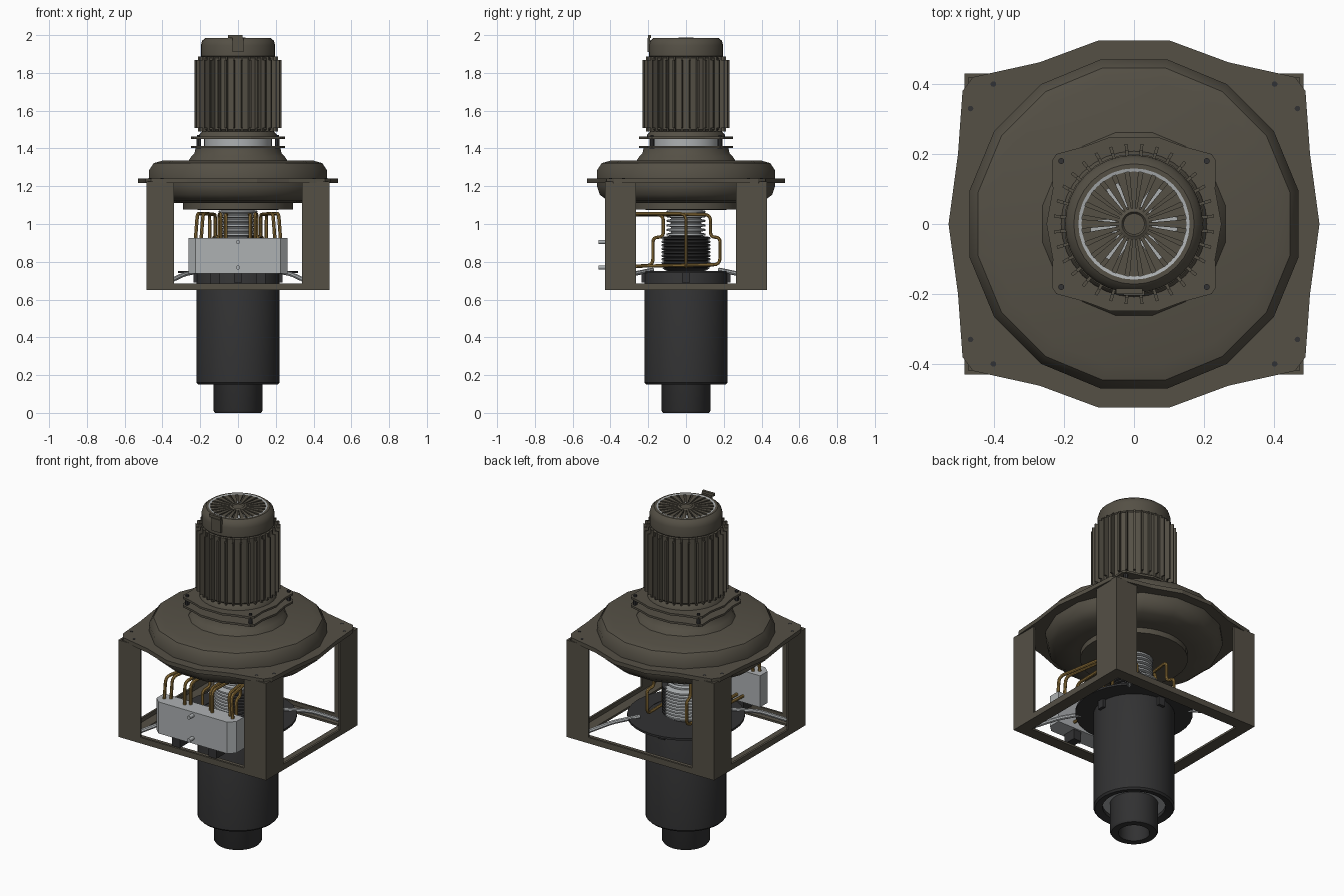
import bpy, bmesh, math
from mathutils import Vector, Matrix

if "Cube" in bpy.data.objects:
    bpy.data.objects.remove(bpy.data.objects["Cube"])

def material(name, rgb):
    m = bpy.data.materials.new(name)
    m.diffuse_color = (*rgb, 1)
    m.use_nodes = True
    m.node_tree.nodes["Principled BSDF"].inputs["Base Color"].default_value = m.diffuse_color
    return m

BROWN = material("brown_grey_paint", (0.090, 0.080, 0.060))
DARK = material("dark_steel", (0.032, 0.032, 0.033))
LIGHT = material("light_grey_metal", (0.42, 0.44, 0.45))
BRASS = material("brass", (0.33, 0.20, 0.05))

def finish(name, bm, mats, smooth=True):
    bmesh.ops.recalc_face_normals(bm, faces=bm.faces)
    me = bpy.data.meshes.new(name)
    bm.to_mesh(me)
    bm.free()
    ob = bpy.data.objects.new(name, me)
    bpy.context.collection.objects.link(ob)
    for m in mats if isinstance(mats, list) else [mats]:
        me.materials.append(m)
    if smooth:
        bpy.ops.object.select_all(action='DESELECT')
        ob.select_set(True)
        bpy.context.view_layer.objects.active = ob
        bpy.ops.object.shade_smooth_by_angle(angle=math.radians(35))
    return ob

def lathe(name, profile, mat, segs=32, turn=0.0, closed=False):
    """Spin (radius, z) points round the z axis."""
    bm = bmesh.new()
    rings = []
    for r, z in profile:
        if r < 1e-5:
            rings.append([bm.verts.new((0, 0, z))] * segs)
        else:
            rings.append([bm.verts.new((r * math.cos(turn + math.tau * i / segs),
                                        r * math.sin(turn + math.tau * i / segs), z)) for i in range(segs)])
    pairs = list(zip(rings, rings[1:])) + ([(rings[-1], rings[0])] if closed else [])
    for a, b in pairs:
        for i in range(segs):
            j = (i + 1) % segs
            vs = list(dict.fromkeys((a[i], a[j], b[j], b[i])))
            if len(vs) > 2:
                bm.faces.new(vs)
    return finish(name, bm, mat)

def add_box(bm, lo, hi, rot=None):
    lo, hi = Vector(lo), Vector(hi)
    m = Matrix.Translation((lo + hi) / 2) @ Matrix.Diagonal((*(hi - lo), 1))
    bmesh.ops.create_cube(bm, size=1, matrix=(rot or Matrix()) @ m)

def add_cyl(bm, at, r, depth, segs=12, rot=None):
    bmesh.ops.create_cone(bm, cap_ends=True, segments=segs, radius1=r, radius2=r, depth=depth,
                          matrix=Matrix.Translation(at) @ (rot or Matrix()))

def prism(name, pts, z0, z1, mat):
    bm = bmesh.new()
    f = bm.faces.new([bm.verts.new((x, y, z0)) for x, y in pts])
    ext = bmesh.ops.extrude_face_region(bm, geom=[f])
    bmesh.ops.translate(bm, vec=(0, 0, z1 - z0), verts=[v for v in ext["geom"] if isinstance(v, bmesh.types.BMVert)])
    return finish(name, bm, mat, False)

def four_way(q):
    """Mirror a quarter outline (starting on the x axis) to a full one."""
    half = q + [(-x, y) for x, y in reversed(q)]
    return half + [(x, -y) for x, y in reversed(half[1:-1])]

def pipe(name, pts, r, mat, bend=0.035):
    """Round tube along a path with rounded corners."""
    pts = [Vector(p) for p in pts]
    path = [pts[0]]
    for a, b, c in zip(pts, pts[1:], pts[2:]):
        d = min(bend, (a - b).length / 2, (c - b).length / 2)
        p, q = b + (a - b).normalized() * d, b + (c - b).normalized() * d
        path += [p * (1 - t) ** 2 + b * 2 * t * (1 - t) + q * t * t for t in (0, .25, .5, .75, 1)]
    path.append(pts[-1])
    cu = bpy.data.curves.new(name, 'CURVE')
    cu.dimensions, cu.bevel_depth, cu.bevel_resolution, cu.use_fill_caps = '3D', r, 2, True
    sp = cu.splines.new('POLY')
    sp.points.add(len(path) - 1)
    for s, p in zip(sp.points, path):
        s.co = (*p, 1)
    tmp = bpy.data.objects.new(name, cu)
    bpy.context.collection.objects.link(tmp)
    bpy.context.view_layer.update()
    me = bpy.data.meshes.new_from_object(tmp.evaluated_get(bpy.context.evaluated_depsgraph_get()))
    bpy.data.objects.remove(tmp)
    bm = bmesh.new()
    bm.from_mesh(me)
    return finish(name, bm, mat)

# Lower barrel and nozzle, both hollow
lathe("barrel", [(.17, .16), (.21, .15), (.219, .16), (.219, .735), (.212, .75), (.10, .75), (.10, .70), (.17, .70)], DARK, closed=True)
lathe("barrel_seal", [(.13, .18), (.172, .18), (.172, .19), (.13, .19)], LIGHT, closed=True)
lathe("nozzle", [(.08, .012), (.085, 0), (.122, 0), (.13, .012), (.13, .72), (.08, .72)], DARK, closed=True)

# Support disc with struts and brackets to the frame
lathe("support_disc", [(.21, .74), (.317, .74), (.317, .752), (.21, .752)], DARK, closed=True)
for i, a in enumerate((45, 135, 225, 315)):
    c, s = math.cos(math.radians(a)), math.sin(math.radians(a))
    pipe(f"strut_{i}", [(.25 * c, .25 * s, .757), (.40 * c, .40 * s, .735), (.56 * c, .53 * s, .68)], .012, LIGHT)
bm = bmesh.new()
for i in range(4):
    add_box(bm, (.205, -.02, .69), (.235, .02, .745), Matrix.Rotation(i * math.pi / 2, 4, 'Z'))
for x in (-.12, .12):
    add_box(bm, (x - .025, -.41, .68), (x + .025, -.33, .74))
finish("brackets", bm, DARK, False)

# Frame: angle-section legs and bottom rails
X, Y, T = .485, .43, .012
bm = bmesh.new()
for s in (-1, 1):
    for t in (-1, 1):
        xs, ys = sorted((s * .34, s * X)), sorted((t * (Y - T), t * Y))
        add_box(bm, (xs[0], ys[0], .65), (xs[1], ys[1], 1.225))
        xs, ys = sorted((s * (X - T), s * X)), sorted((t * .265, t * Y))
        add_box(bm, (xs[0], ys[0], .65), (xs[1], ys[1], 1.225))
    ys, yf = sorted((s * (Y - T), s * Y)), sorted((s * (Y - .07), s * Y))
    add_box(bm, (-X, ys[0], .65), (X, ys[1], .685))
    add_box(bm, (-X, yf[0], .65), (X, yf[1], .662))
    xs, xf = sorted((s * (X - T), s * X)), sorted((s * (X - .07), s * X))
    add_box(bm, (xs[0], -Y, .65), (xs[1], Y, .685))
    add_box(bm, (xf[0], -Y, .65), (xf[1], Y, .662))
finish("frame", bm, BROWN, False)

# Top plate with bolt holes
prism("top_plate", four_way([(.53, 0), (.503, .2), (.49, .38), (.46, .42), (.27, .462), (.1, .525)]), 1.218, 1.242, BROWN)
bm = bmesh.new()
for s in (-1, 1):
    for t in (-1, 1):
        add_cyl(bm, (s * .402, t * .4, 1.242), .008, .003)
        add_cyl(bm, (s * .467, t * .33, 1.242), .008, .003)
        add_cyl(bm, (s * .208, t * .18, 1.466), .009, .012, 6)
        add_cyl(bm, (s * .208, t * .18, 1.43), .012, .06, 8)
finish("bolts", bm, DARK)

# Round gear housing, 16 sided, with lower ring
lathe("housing", [(0, 1.335), (.41, 1.335), (.455, 1.322), (.48, 1.285), (.48, 1.2), (.465, 1.155), (.425, 1.125),
                  (.33, 1.11), (0, 1.11)], BROWN, 16, math.pi / 16)
lathe("lower_ring", [(0, 1.112), (.29, 1.112), (.29, 1.078), (.20, 1.075), (0, 1.075)], BROWN)

# Neck and motor flanges
lathe("neck", [(.27, 1.33), (.25, 1.36), (.235, 1.375), (.228, 1.405), (0, 1.405)], BROWN, 16, math.pi / 16)
flange = four_way([(.25, 0), (.232, .1), (.235, .18), (.222, .2), (.14, .222), (.07, .248)])
prism("lower_flange", flange, 1.402, 1.414, BROWN)
prism("upper_flange", flange, 1.450, 1.462, BROWN)
lathe("flange_spool", [(.18, 1.41), (.18, 1.455)], LIGHT)

# Motor body with cooling fins
lathe("motor_body", [(0, 1.455), (.21, 1.455), (.205, 1.475), (.19, 1.49), (.2, 1.50), (.2, 1.88), (.18, 1.89)], BROWN)
bm = bmesh.new()
for i in range(32):
    before = set(bm.verts)
    bmesh.ops.create_cube(bm, size=1, matrix=Matrix.Translation((.205, 0, 1.688)) @ Matrix.Diagonal((.05, .009, .396, 1)))
    new = [v for v in bm.verts if v not in before]
    outer = [e for e in bm.edges if e.verts[0] in new and e.verts[1] in new
             and all(v.co.x > .22 for v in e.verts) and abs(e.verts[0].co.z - e.verts[1].co.z) < .01]
    bmesh.ops.bevel(bm, geom=outer, offset=.018, segments=2, affect='EDGES')
    new = [v for v in bm.verts if v not in before]
    bmesh.ops.rotate(bm, verts=new, matrix=Matrix.Rotation(math.tau * (i + .5) / 32, 3, 'Z'))
finish("cooling_fins", bm, BROWN, False)

# Fan cowl, grille, fan and lifting lug
lathe("fan_cowl", [(.185, 1.875), (.197, 1.89), (.197, 1.945), (.19, 1.97), (.172, 1.985), (.158, 1.985), (.158, 1.93), (0, 1.93)], BROWN)
lathe("grille_ring", [(.150, 1.984), (.159, 1.986)], LIGHT)
lathe("grille_hub", [(.045, 1.935), (.045, 1.983), (.035, 1.988), (.03, 1.982), (0, 1.982)], BROWN, 24)
bm = bmesh.new()
for i in range(24):
    rot = Matrix.Rotation(math.tau * i / 24, 4, 'Z')
    vs = [bm.verts.new(rot @ Vector((x, y, z))) for z in (1.974, 1.982)
          for x, y in ((.04, -.004), (.158, -.014), (.158, .014), (.04, .004))]
    for f in ((0, 1, 2, 3), (4, 5, 6, 7), (0, 1, 5, 4), (1, 2, 6, 5), (2, 3, 7, 6), (3, 0, 4, 7)):
        bm.faces.new([vs[k] for k in f])
finish("grille_bars", bm, BROWN, False)
bm = bmesh.new()
for a in (0, 55, 120, 185, 235, 308):
    add_box(bm, (.05, -.02, 1.945), (.125, .02, 1.955), Matrix.Rotation(math.radians(a), 4, 'Z'))
finish("fan_blades", bm, LIGHT, False)
bm = bmesh.new()
add_box(bm, (-.03, -.205, 1.91), (.03, -.19, 1.985))
add_box(bm, (-.052, -.2, 1.985), (.025, -.184, 2.0))
finish("lifting_lug", bm, BROWN, False)

# Heater core: ribbed, dark cover on the right side
prof = [(.10, .75), (.125, .765)]
for i in range(9):
    z = .768 + i * .0185
    prof += [(.118, z), (.13, z + .004), (.13, z + .013), (.118, z + .0165)]
core = lathe("ribbed_core", prof + [(.09, .936)], [LIGHT, DARK])
for p in core.data.polygons:
    p.material_index = 1 if p.center.x > .05 else 0
prof = []
for i in range(6):
    z = .936 + i * .024
    prof += [(.08, z), (.102, z + .004), (.102, z + .014), (.08, z + .018)]
lathe("upper_coil", prof, LIGHT)

# Manifold box with chamfered front corners and two knobs
prism("manifold_box", [(-.262, -.32), (.262, -.32), (.262, -.39), (.225, -.425), (-.225, -.425), (-.262, -.39)], .738, .925, LIGHT)
bm = bmesh.new()
for z in (.77, .905):
    add_cyl(bm, (0, -.44, z), .011, .045, 12, Matrix.Rotation(math.pi / 2, 4, 'X'))
finish("box_knobs", bm, LIGHT)

# Brass pipes, mirrored left and right
for s, side in ((-1, "left"), (1, "right")):
    runs = [[(.225, -.37, .92), (.215, -.37, 1.055), (.15, 0, 1.055), (.15, 0, .775), (.11, 0, .775)],
            [(.195, -.35, .92), (.185, -.35, 1.055), (.12, .13, 1.05), (.12, .13, .93), (.13, .18, .93),
             (.13, .18, .785), (.15, -.33, .775)],
            [(.09, -.37, .92), (.09, -.37, 1.055), (.10, -.12, 1.05), (.10, -.12, .93), (.11, -.175, .93),
             (.11, -.175, .78), (.11, -.33, .775)],
            [(.065, -.35, .92), (.065, -.35, 1.05), (.06, -.07, 1.05)]]
    for i, run in enumerate(runs):
        pipe(f"pipe_{side}_{i}", [(s * x, y, z) for x, y, z in run], .009, BRASS)
